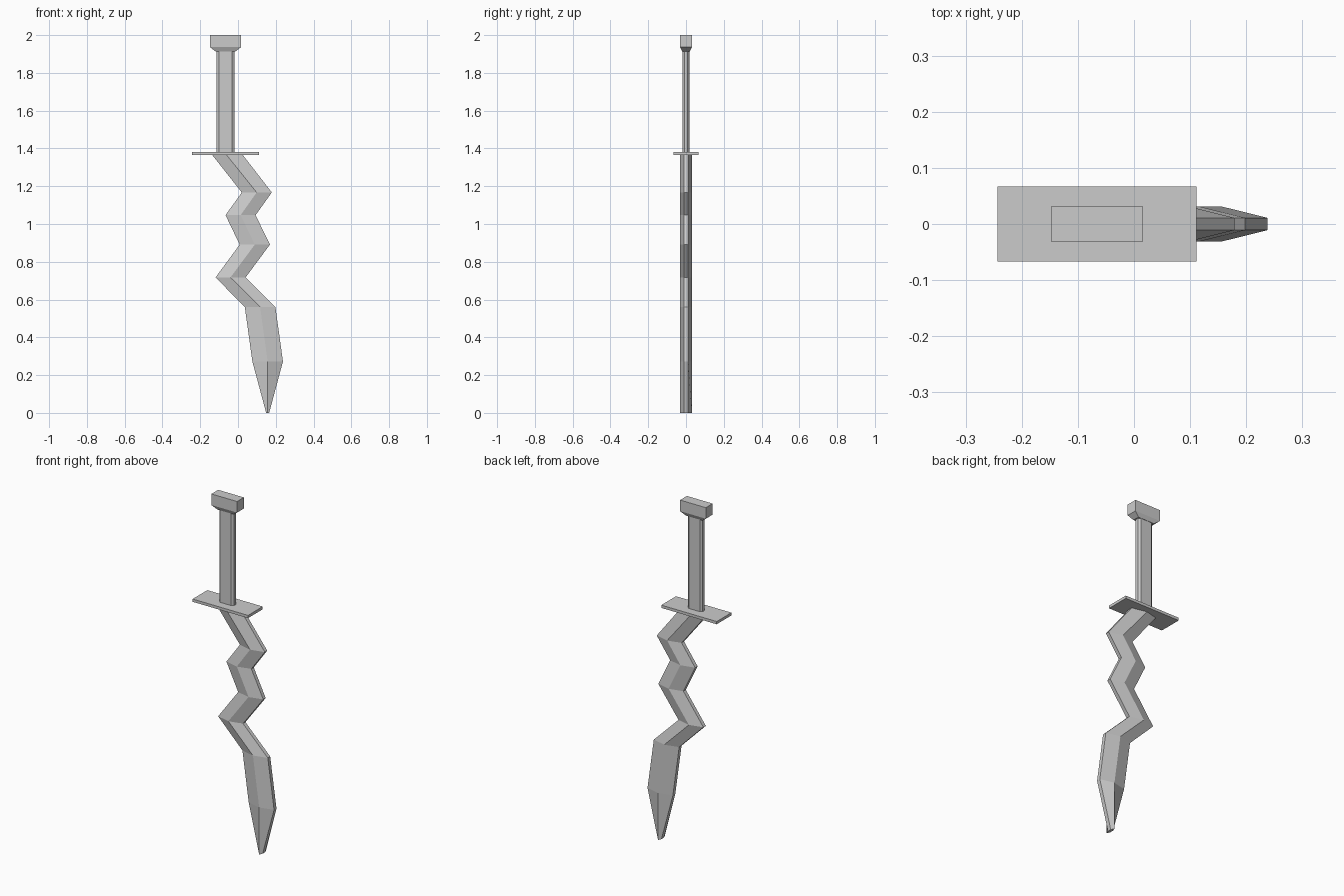
import bpy, bmesh

if "Cube" in bpy.data.objects:
    bpy.data.objects.remove(bpy.data.objects["Cube"])


def loft(name, rings):
    """Skin a list of equal-length point rings and cap both ends."""
    bm = bmesh.new()
    loops = [[bm.verts.new(p) for p in ring] for ring in rings]
    n = len(loops[0])
    for a, b in zip(loops, loops[1:]):
        for i in range(n):
            j = (i + 1) % n
            bm.faces.new((a[i], a[j], b[j], b[i]))
    bm.faces.new(loops[0])
    bm.faces.new(loops[-1])
    bmesh.ops.recalc_face_normals(bm, faces=bm.faces)
    mesh = bpy.data.meshes.new(name)
    bm.to_mesh(mesh)
    bm.free()
    obj = bpy.data.objects.new(name, mesh)
    bpy.context.collection.objects.link(obj)
    return obj


def rect(x, hx, hy, z):
    return [(x - hx, -hy, z), (x + hx, -hy, z), (x + hx, hy, z), (x - hx, hy, z)]


def chamfered(x, hx, hy, cx, cy, z):
    return [(x + sx, sy, z) for sx, sy in (
        (-hx + cx, -hy), (hx - cx, -hy), (hx, -hy + cy), (hx, hy - cy),
        (hx - cx, hy), (-hx + cx, hy), (-hx, hy - cy), (-hx, -hy + cy))]


def blade_ring(z, left, ridge, right):
    e, r = 0.011, 0.031
    return [(left, -e, z), (ridge, -r, z), (right, -e, z),
            (right, e, z), (ridge, r, z), (left, e, z)]


AXIS = -0.066

# Zigzag blade: height, left edge, centre ridge, right edge
stations = [
    (1.370, -0.140, -0.064, 0.022),
    (1.167, 0.020, 0.099, 0.179),
    (1.047, -0.066, 0.014, 0.093),
    (0.891, 0.009, 0.089, 0.169),
    (0.717, -0.119, -0.040, 0.040),
    (0.561, 0.036, 0.117, 0.198),
    (0.272, 0.076, 0.157, 0.238),
    (0.000, 0.149, 0.157, 0.165),
]
loft("blade", [blade_ring(*s) for s in stations])

# Flat crossguard
loft("guard", [rect(AXIS, 0.177, 0.067, z) for z in (1.366, 1.382)])

# Grip with chamfered corners
loft("grip", [chamfered(AXIS, 0.047, 0.018, 0.012, 0.009, z) for z in (1.375, 1.92)])

# Pommel block with tapered underside
loft("pommel", [rect(AXIS, 0.053, 0.020, 1.914),
                rect(AXIS, 0.082, 0.031, 1.936),
                rect(AXIS, 0.082, 0.031, 2.0)])
